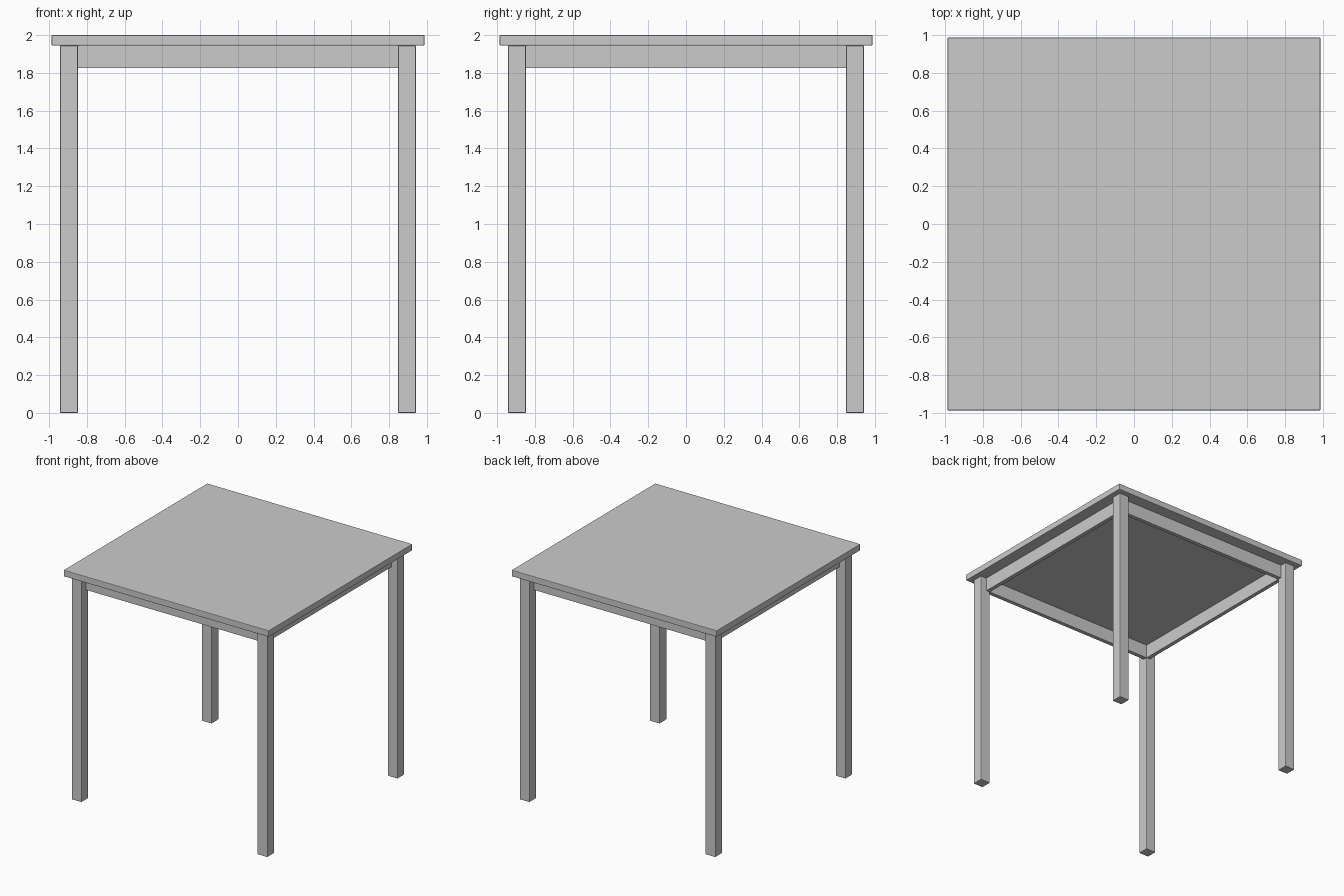
import bpy

if "Cube" in bpy.data.objects:
    bpy.data.objects.remove(bpy.data.objects["Cube"])

HALF_TOP = 0.987
LEG_OUT, LEG_IN = 0.942, 0.847
UNDER, APRON_LOW, APRON_OUT = 1.945, 1.825, 0.882


def box(name, lo, hi, bevel=0.005):
    """Box between two corners, with slightly eased edges."""
    size = [b - a for a, b in zip(lo, hi)]
    bpy.ops.mesh.primitive_cube_add(size=1, location=[(a + b) / 2 for a, b in zip(lo, hi)])
    ob = bpy.context.object
    ob.name = name
    ob.scale = size
    bpy.ops.object.transform_apply(location=False, rotation=False, scale=True)
    if bevel:
        mod = ob.modifiers.new("eased_edges", 'BEVEL')
        mod.width = bevel
        mod.segments = 2
    return ob


# Table top
box("table_top", (-HALF_TOP, -HALF_TOP, UNDER), (HALF_TOP, HALF_TOP, 2.0), 0.004)

# Four square legs
for sx, side in ((-1, "left"), (1, "right")):
    for sy, end in ((-1, "front"), (1, "back")):
        xs = sorted((sx * LEG_IN, sx * LEG_OUT))
        ys = sorted((sy * LEG_IN, sy * LEG_OUT))
        box(f"{end}_{side}_leg", (xs[0], ys[0], 0), (xs[1], ys[1], UNDER))

# Apron rails between the legs, set back from the outer leg faces
for s, end, side in ((-1, "front", "left"), (1, "back", "right")):
    a, b = sorted((s * LEG_IN, s * APRON_OUT))
    box(f"{end}_apron", (-LEG_IN, a, APRON_LOW), (LEG_IN, b, UNDER), 0)
    box(f"{side}_apron", (a, -LEG_IN, APRON_LOW), (b, LEG_IN, UNDER), 0)
